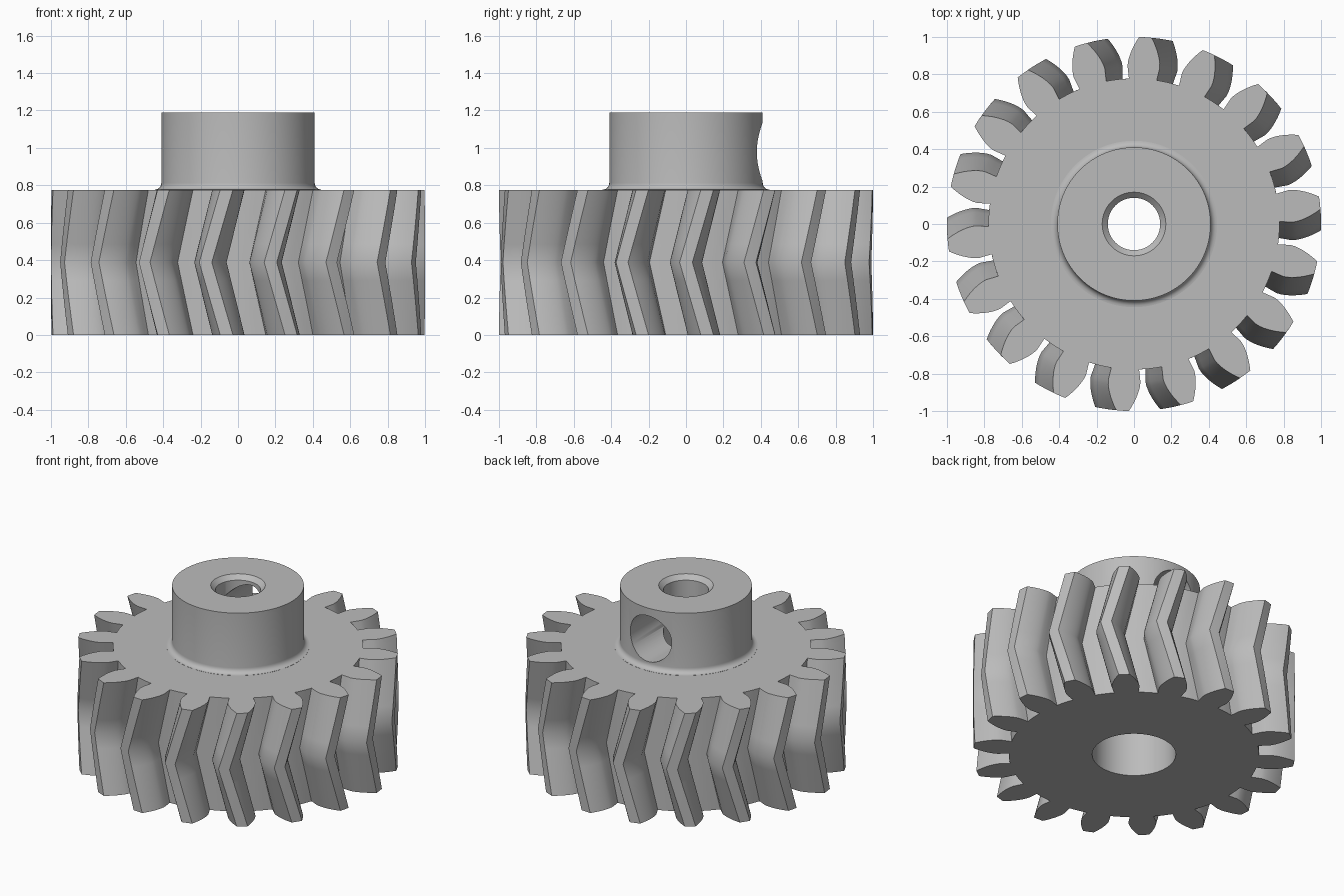
import bpy, bmesh
from math import pi, cos, sin, tan, acos, radians

cube = bpy.data.objects.get("Cube")
if cube:
    bpy.data.objects.remove(cube, do_unlink=True)

TEETH, TIP, PITCH, ROOT = 18, 1.0, 0.9, 0.778
BASE = PITCH * cos(radians(20))
WIDTH = 0.776
TOP = 1.188
HUB = 0.41

steel = bpy.data.materials.new("plain grey")
steel.use_nodes = True
grey = (0.5, 0.5, 0.5, 1)
steel.diffuse_color = grey
steel.node_tree.nodes["Principled BSDF"].inputs["Base Color"].default_value = grey


def make_object(name, bm):
    bmesh.ops.recalc_face_normals(bm, faces=bm.faces[:])
    mesh = bpy.data.meshes.new(name)
    bm.to_mesh(mesh)
    bm.free()
    mesh.materials.append(steel)
    obj = bpy.data.objects.new(name, mesh)
    bpy.context.collection.objects.link(obj)
    return obj


def loft(name, rings):
    """Closed solid through rings of equal point count, capped at both ends."""
    bm = bmesh.new()
    loops = [[bm.verts.new(p) for p in ring] for ring in rings]
    for a, b in zip(loops, loops[1:]):
        for i in range(len(a)):
            j = (i + 1) % len(a)
            bm.faces.new((a[i], a[j], b[j], b[i]))
    bm.faces.new(loops[0][::-1])
    bm.faces.new(loops[-1])
    return make_object(name, bm)


def lathe(name, profile, sides=96):
    return loft(name, [[(r * cos(2 * pi * i / sides), r * sin(2 * pi * i / sides), z)
                        for i in range(sides)] for r, z in profile])


def combine(obj, other, operation):
    mod = obj.modifiers.new(operation.title(), 'BOOLEAN')
    mod.object = other
    mod.operation = operation
    mod.solver = 'EXACT'
    bpy.context.view_layer.objects.active = obj
    bpy.ops.object.modifier_apply(modifier=mod.name)
    bpy.data.objects.remove(other, do_unlink=True)


# Involute tooth flank as (radius, half angle), root to tip
def involute(r):
    a = acos(min(1, BASE / r))
    return tan(a) - a


flank = [(ROOT, 0.096), (0.81, 0.099)]
for i in range(8):
    r = BASE + (TIP - BASE) * i / 7
    flank.append((r, pi / 2 / TEETH + involute(PITCH) - involute(r)))

# One outline of the whole toothed wheel
outline = []
for k in range(TEETH):
    c = 2 * pi * k / TEETH
    outline += [(r, c - h) for r, h in flank]
    outline.append((TIP, c))
    outline += [(r, c + h) for r, h in reversed(flank)]
    outline += [(ROOT, c + pi / TEETH * f) for f in (0.85, 1.0, 1.15)]

# Herringbone wheel: the twist runs out and back around mid height
STEPS = 8
rings = []
for s in range(STEPS + 1):
    t = s / STEPS
    turn = radians(6.5) * abs(2 * t - 1)
    rings.append([(r * cos(a + turn), r * sin(a + turn), WIDTH * t) for r, a in outline])
gear = loft("herringbone_gear", rings)

# Hub with a small fillet where it meets the wheel
F = 0.035
profile = [(HUB + F, WIDTH - 0.1)]
for i in range(7):
    a = pi / 2 * i / 6
    profile.append((HUB + F * (1 - sin(a)), WIDTH + 0.001 + F * (1 - cos(a))))
profile.append((HUB, TOP))
combine(gear, lathe("hub", profile), 'UNION')

# Stepped bore with a chamfered mouth
bore = lathe("bore_cutter", [(0.26, -0.1), (0.26, 0.55), (0.14, 0.55),
                             (0.14, TOP - 0.03), (0.17, TOP), (0.17, TOP + 0.1)])
combine(gear, bore, 'DIFFERENCE')

# Set screw hole through the back of the hub
screw = lathe("screw_cutter", [(0.157, 0), (0.157, 0.6)], 64)
screw.rotation_euler.x = -pi / 2
screw.location.z = 0.978
bpy.context.view_layer.update()
combine(gear, screw, 'DIFFERENCE')

for o in bpy.context.selected_objects:
    o.select_set(False)
gear.select_set(True)
bpy.context.view_layer.objects.active = gear
bpy.ops.object.shade_smooth_by_angle(angle=radians(35))
